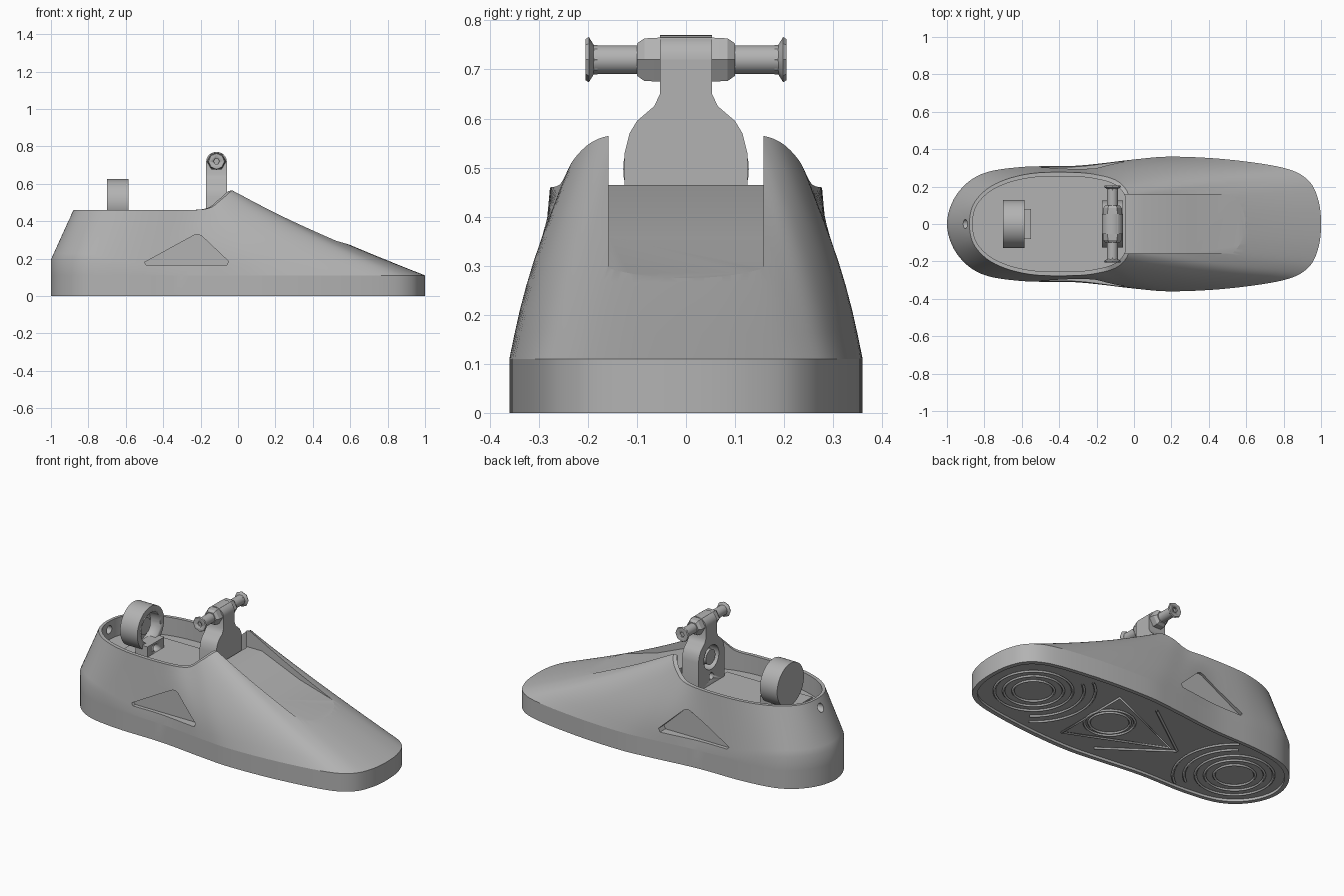
import bpy, bmesh, math
from mathutils import Vector, Matrix

cube = bpy.data.objects.get("Cube")
if cube:
    bpy.data.objects.remove(cube, do_unlink=True)

grey = bpy.data.materials.new("mid grey")
grey.use_nodes = True
grey.diffuse_color = (0.45, 0.45, 0.45, 1)
grey.node_tree.nodes["Principled BSDF"].inputs["Base Color"].default_value = (0.45, 0.45, 0.45, 1)


def activate(ob):
    bpy.ops.object.select_all(action='DESELECT')
    ob.select_set(True)
    bpy.context.view_layer.objects.active = ob


def finish(name, bm, smooth=True):
    bmesh.ops.recalc_face_normals(bm, faces=bm.faces[:])
    me = bpy.data.meshes.new(name)
    bm.to_mesh(me)
    bm.free()
    me.materials.append(grey)
    ob = bpy.data.objects.new(name, me)
    bpy.context.collection.objects.link(ob)
    if smooth:
        activate(ob)
        bpy.ops.object.shade_smooth_by_angle(angle=math.radians(30))
    return ob


def loft(name, rings):
    """Skin closed rings of equal length and cap both ends."""
    bm = bmesh.new()
    vs = [[bm.verts.new(p) for p in r] for r in rings]
    n = len(vs[0])
    for a, b in zip(vs, vs[1:]):
        for i in range(n):
            j = (i + 1) % n
            bm.faces.new((a[i], a[j], b[j], b[i]))
    bm.faces.new(vs[0])
    bm.faces.new(vs[-1])
    return finish(name, bm)


def prism(name, pts, a, b, axis):
    """Extrude a 2D outline from a to b along x or y."""
    def put(p, d):
        return (d, p[0], p[1]) if axis == 'x' else (p[0], d, p[1])
    return loft(name, [[put(p, a) for p in pts], [put(p, b) for p in pts]])


def lathe(name, profile, origin, axis, sides=32):
    """Spin (distance, radius) pairs about the x or y axis through origin."""
    rings = []
    for d, r in profile:
        ring = []
        for i in range(sides):
            t = math.tau * i / sides
            u, v = r * math.cos(t), r * math.sin(t)
            ring.append(Vector(origin) + Vector((d, u, v) if axis == 'x' else (u, d, v)))
        rings.append(ring)
    return loft(name, rings)


def cut(ob, cutter):
    mod = ob.modifiers.new("cut", 'BOOLEAN')
    mod.operation, mod.solver, mod.object = 'DIFFERENCE', 'EXACT', cutter
    activate(ob)
    bpy.ops.object.modifier_apply(modifier=mod.name)
    bpy.data.objects.remove(cutter, do_unlink=True)


def smooth_loop(half, steps=6):
    """Mirror a half outline across y and run a closed smooth curve through it."""
    c = [Vector(p) for p in half]
    c += [Vector((p.x, -p.y, p.z)) for p in reversed(c[1:-1])]
    out = []
    for i in range(len(c)):
        p0, p1, p2, p3 = (c[(i + k) % len(c)] for k in (-1, 0, 1, 2))
        for s in range(steps):
            t = s / steps
            out.append(0.5 * (2 * p1 + (p2 - p0) * t + (2 * p0 - 5 * p1 + 4 * p2 - p3) * t * t
                              + (3 * p1 - p0 - 3 * p2 + p3) * t ** 3))
    return out


def ramp(v, a, b):
    t = min(1, max(0, (v - a) / (b - a)))
    return t * t * (3 - 2 * t)


# Shoe body: sole outline, sloping upper, rim, inner wall and floor in one skin
sole_half = [(1, 0), (.985, .13), (.93, .235), (.8, .3), (.5, .345), (.2, .36), (0, .345),
             (-.3, .312), (-.6, .305), (-.82, .265), (-.95, .155), (-1, 0)]
rim_half = [(-.03, 0, .565), (-.03, .06, .565), (-.03, .11, .565), (-.03, .155, .565),
            (-.05, .195, .55), (-.09, .23, .515), (-.16, .255, .468), (-.3, .275, .46),
            (-.55, .27, .46), (-.74, .215, .46), (-.85, .12, .46), (-.88, 0, .46)]
sole = smooth_loop([(x, y, 0) for x, y in sole_half])
rim = smooth_loop(rim_half)


def at(ring, z):
    return [Vector((p.x, p.y, z)) for p in ring]


def shrink(ring, cx, sx, sy):
    return [Vector((cx + (p.x - cx) * sx, p.y * sy, p.z)) for p in ring]


inset = shrink(sole, 0, .975, .93)
band = [Vector((p.x, p.y, .11 + .085 * ramp(-p.x, .35, .9))) for p in sole]
upper = []
for k in range(1, 8):
    s = k / 8
    ring = []
    for b, r in zip(band, rim):
        q = b.lerp(r, s)
        swell = math.sin(math.pi * s)
        q.y *= 1 + .045 * swell * ramp(b.x, -.35, -.05)
        q.z -= .015 * swell * ramp(b.x, .5, .95)
        ring.append(q)
    upper.append(ring)
lip = shrink(rim, -.45, .96, .92)
body = loft("shoe_body", [at(inset, .015), inset, sole, at(sole, .11), band, *upper,
                          rim, lip, at(lip, .35)])

# Instep slot, triangular side recesses and heel hole
cut(body, prism("slot_cutter", [(-.2, .8), (-.2, .465), (.05, .465), (.3, .36), (.64, .262), (.64, .8)],
                -.158, .158, 'y'))
tri = [(-.49, .165), (-.5, .18), (-.235, .325), (-.215, .33), (-.195, .322), (-.05, .185), (-.06, .165)]
for side in (-1, 1):
    cut(body, prism("side_recess_cutter", tri, side * .282, side * .6, 'y'))
cut(body, lathe("heel_hole_cutter", [(-.1, .024), (.1, .024)], (-.88, 0, .41), 'x', 20))
activate(body)
bpy.ops.object.shade_smooth_by_angle(angle=math.radians(30))

# Ankle bracket: broad foot, narrow neck, rounded top
ax, az = -.115, .72
right = [(.125, .34), (.125, .53), (.115, .57), (.1, .595), (.065, .625), (.053, .65), (.053, .72)]
bracket = prism("ankle_bracket", right + [(-y, z) for y, z in reversed(right)], ax - .055, ax + .055, 'x')
cap = [(ax + .055 * math.cos(math.pi * i / 16), az + .05 * math.sin(math.pi * i / 16)) for i in range(17)]
prism("bracket_cap", cap, -.053, .053, 'y')
for z, r, depth in ((.52, .072, .06), (.405, .02, .04)):
    cut(bracket, lathe("bracket_hole_cutter", [(-.1, r), (depth - .055, r)], (ax, 0, z), 'x'))
lathe("bracket_bearing", [(-.05, .045), (.02, .045)], (ax, 0, .52), 'x')

# Ankle pin with hexagonal knuckle and flared ends
lathe("ankle_pin", [(-.19, .029), (.19, .029)], (ax, 0, az), 'y')
lathe("pin_knuckle", [(-.1, .038), (-.085, .05), (-.05, .052), (.05, .052), (.085, .05), (.1, .038)],
      (ax, 0, az), 'y', 6)
for side in (-1, 1):
    end = lathe("pin_end", [(side * d, r) for d, r in ((.18, .03), (.188, .03), (.198, .046), (.205, .042))],
                (ax, 0, az), 'y', 8)
    cut(end, lathe("socket_cutter", [(side * .195, .016), (side * .25, .016)], (ax, 0, az), 'y', 6))

# Rear drum with hollow front, on a mounting block
drum = lathe("rear_drum", [(-.7, .128), (-.585, .128)], (0, 0, .497), 'x', 48)
cut(drum, lathe("drum_cutter", [(-.65, .09), (-.5, .09)], (0, 0, .497), 'x', 40))
lathe("drum_hub", [(-.66, .05), (-.62, .05)], (0, 0, .497), 'x')
block = prism("drum_block", [(-.08, .34), (.08, .34), (.08, .42), (-.08, .42)], -.63, -.55, 'x')
cut(block, lathe("block_hole_cutter", [(-.58, .022), (-.5, .022)], (0, 0, .385), 'x', 20))

# Raised floor plate inside the shoe
prism("floor_plate", [(-.18, .345), (.18, .345), (.18, .358), (-.18, .358)], -.72, -.15, 'x')


# Sole tread: thin raised ridges
def ridge(name, pts, closed):
    cu = bpy.data.curves.new(name, 'CURVE')
    cu.dimensions = '3D'
    cu.bevel_depth, cu.bevel_resolution = .008, 0
    sp = cu.splines.new('POLY')
    sp.points.add(len(pts) - 1)
    for p, (x, y) in zip(sp.points, pts):
        p.co = (x, y, .009, 1)
    sp.use_cyclic_u = closed
    cu.materials.append(grey)
    ob = bpy.data.objects.new(name, cu)
    bpy.context.collection.objects.link(ob)
    activate(ob)
    bpy.ops.object.convert(target='MESH')


def arc(cx, r, mid=0, spread=math.pi, n=40):
    return [(cx + r * math.cos(mid + spread * (2 * i / n - 1)),
             r * math.sin(mid + spread * (2 * i / n - 1))) for i in range(n + 1)]


for cx, inward in ((-.7, 0), (.7, math.pi)):
    for r in (.11, .16, .21):
        ridge("tread_ring", arc(cx, r)[:-1], True)
    for r in (.27, .33):
        ridge("tread_arc", arc(cx, r, inward, .95), False)
for r in (.11, .135):
    ridge("middle_ring", arc(.17, r)[:-1], True)
ridge("tread_triangle", [(-.25, 0), (.3, .24), (.3, -.24)], True)
for side in (-1, 1):
    ridge("tread_bar", [(-.3, 0), (.06, side * .26)], False)
